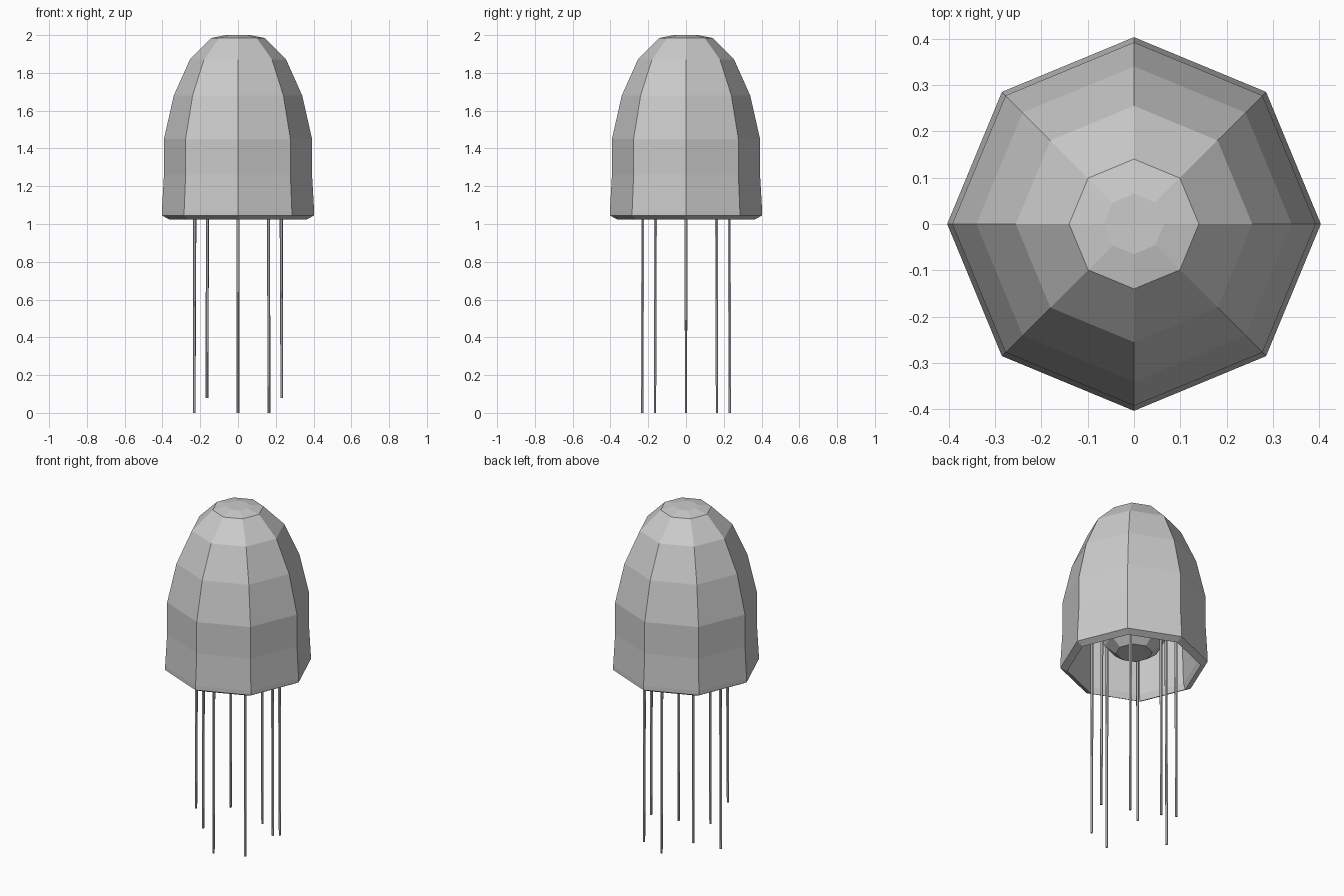
import bpy, bmesh
from math import cos, sin, pi

if "Cube" in bpy.data.objects:
    bpy.data.objects.remove(bpy.data.objects["Cube"])

SIDES = 8


def add_object(name, bm):
    bmesh.ops.recalc_face_normals(bm, faces=bm.faces[:])
    mesh = bpy.data.meshes.new(name)
    bm.to_mesh(mesh)
    bm.free()
    obj = bpy.data.objects.new(name, mesh)
    bpy.context.collection.objects.link(obj)
    return obj


def lathe(name, profile, sides=SIDES):
    """Octagonal rings bridged along a profile of (radius, z), capped at both ends."""
    bm = bmesh.new()
    rings = [[bm.verts.new((r * cos(2 * pi * i / sides), r * sin(2 * pi * i / sides), z))
              for i in range(sides)] for r, z in profile]
    for low, high in zip(rings, rings[1:]):
        for i in range(sides):
            j = (i + 1) % sides
            bm.faces.new((low[i], low[j], high[j], high[i]))
    bm.faces.new(rings[0])
    bm.faces.new(rings[-1])
    return add_object(name, bm)


def tentacle(name, angle, tip_z):
    """Thin tapered strand hanging from inside the bell."""
    bm = bmesh.new()
    rings = []
    for z, spread, rad in ((1.36, 0.228, 0.009), (tip_z, 0.232, 0.007)):
        cx, cy = spread * cos(angle), spread * sin(angle)
        rings.append([bm.verts.new((cx + rad * cos(k * pi / 3), cy + rad * sin(k * pi / 3), z))
                      for k in range(6)])
    for k in range(6):
        n = (k + 1) % 6
        bm.faces.new((rings[0][k], rings[0][n], rings[1][n], rings[1][k]))
    bm.faces.new(rings[0])
    bm.faces.new(rings[1])
    return add_object(name, bm)


# Hollow bell: outer skin from crown to rim, then inner skin back up
outer = [(0.065, 2.0), (0.14, 1.985), (0.255, 1.87), (0.34, 1.68), (0.392, 1.45),
         (0.392, 1.26), (0.403, 1.07), (0.403, 1.045), (0.365, 1.025)]
inner = [(0.352, 1.06), (0.345, 1.26), (0.345, 1.44), (0.295, 1.66),
         (0.22, 1.83), (0.12, 1.93)]
lathe("bell", outer + inner)

# Central body hanging inside the bell
lathe("inner_body", [(0.10, 1.12), (0.16, 1.17), (0.22, 1.29), (0.235, 1.42),
                     (0.20, 1.57), (0.10, 1.66)])

# Ring of tentacles, three of them shorter
tips = [0.08, 0, 0, 0.08, 0, 0.2, 0, 0]
for i, tip in enumerate(tips):
    tentacle(f"tentacle_{i + 1}", i * pi / 4, tip)
